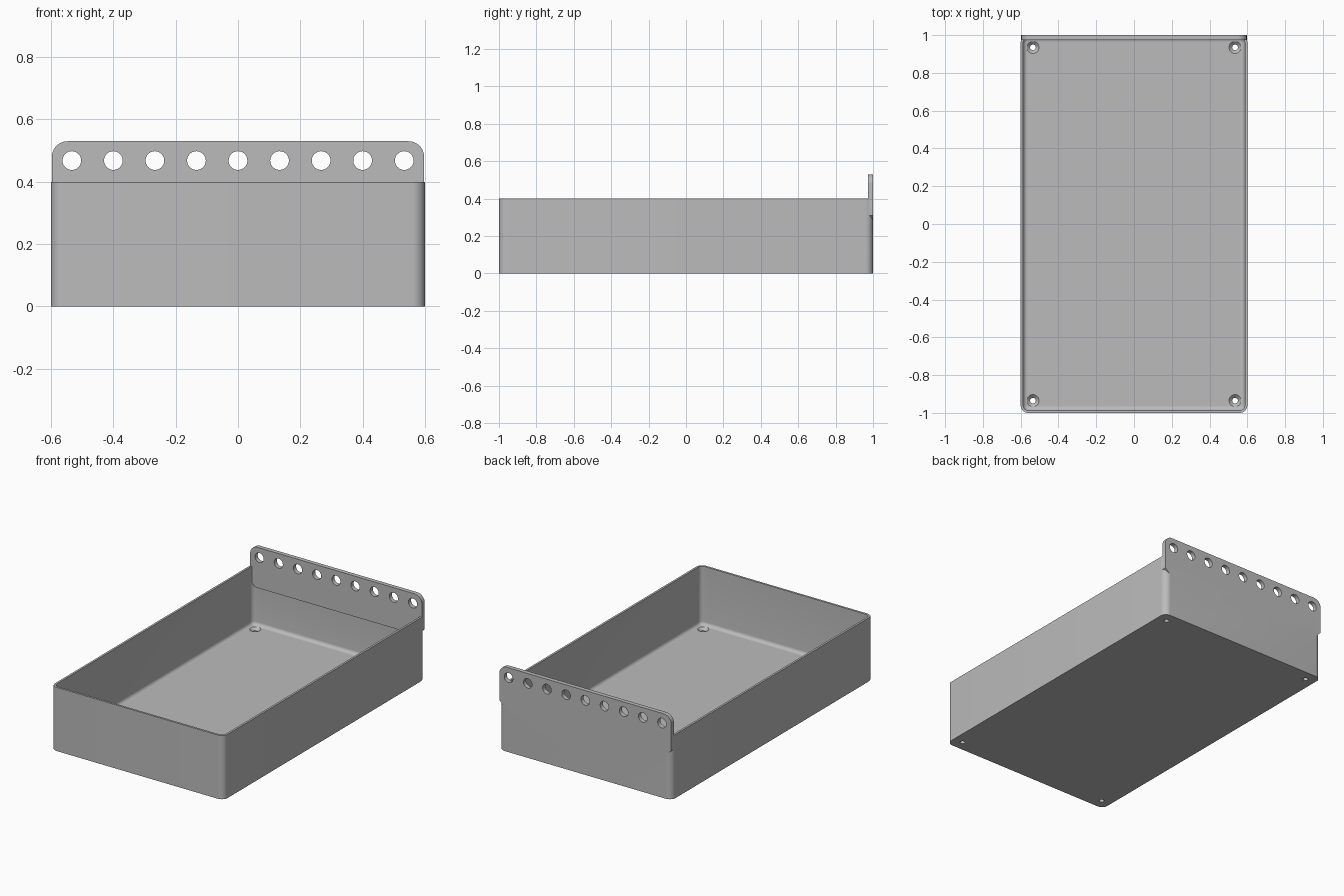
import bpy, bmesh, math
from mathutils import Vector

cube = bpy.data.objects.get("Cube")
if cube:
    bpy.data.objects.remove(cube, do_unlink=True)

HALF_X, HALF_Y, HEIGHT = 0.6, 1.0, 0.4
WALL, FLOOR, CORNER, FILLET = 0.0133, 0.033, 0.04, 0.022

grey = bpy.data.materials.new("light_grey_plastic")
grey.use_nodes = True
colour = (0.5, 0.5, 0.5, 1)
grey.diffuse_color = colour
grey.node_tree.nodes["Principled BSDF"].inputs["Base Color"].default_value = colour


def arc(cx, cy, r, start, steps):
    """Points of a quarter circle, counter-clockwise from start."""
    return [(cx + r * math.cos(start + math.pi / 2 * i / steps),
             cy + r * math.sin(start + math.pi / 2 * i / steps))
            for i in range(steps + 1)]


def rounded_rect(hx, hy, r, steps=10):
    pts = []
    for k, (sx, sy) in enumerate([(1, 1), (-1, 1), (-1, -1), (1, -1)]):
        pts += arc(sx * (hx - r), sy * (hy - r), r, k * math.pi / 2, steps)
    return pts


def loft(name, rings):
    """Closed solid through rings of 3D points, capped at both ends."""
    bm = bmesh.new()
    loops = [[bm.verts.new(p) for p in ring] for ring in rings]
    n = len(loops[0])
    for a, b in zip(loops, loops[1:]):
        for i in range(n):
            j = (i + 1) % n
            bm.faces.new((a[i], a[j], b[j], b[i]))
    bm.faces.new(loops[0][::-1])
    bm.faces.new(loops[-1])
    bmesh.ops.recalc_face_normals(bm, faces=bm.faces)
    mesh = bpy.data.meshes.new(name)
    bm.to_mesh(mesh)
    bm.free()
    mesh.materials.append(grey)
    obj = bpy.data.objects.new(name, mesh)
    bpy.context.collection.objects.link(obj)
    return obj


def turned(name, profile, centre, axis):
    """Round solid from (radius, distance along axis) pairs."""
    axis = Vector(axis)
    turn = axis.to_track_quat('Z', 'Y')
    steps = [2 * math.pi * i / 40 for i in range(40)]
    return loft(name, [[Vector(centre) + turn @ Vector((r * math.cos(t), r * math.sin(t), d))
                        for t in steps] for r, d in profile])


def combine(target, other, operation):
    """Apply a boolean and discard the second solid."""
    other.hide_render = True
    mod = target.modifiers.new(operation.lower(), 'BOOLEAN')
    mod.operation, mod.object, mod.solver = operation, other, 'EXACT'
    bpy.context.view_layer.objects.active = target
    bpy.ops.object.modifier_apply(modifier=mod.name)
    bpy.data.objects.remove(other, do_unlink=True)


# Open tray: outer wall, rim, inner wall, rounded floor edge
sections = [(0, 0), (0, HEIGHT), (WALL, HEIGHT)]
for i in range(7):
    t = math.pi / 2 * i / 6
    sections.append((WALL + FILLET * (1 - math.cos(t)), FLOOR + FILLET * (1 - math.sin(t))))
tray = loft("tray", [[(x, y, z) for x, y in
                      rounded_rect(HALF_X - inset, HALF_Y - inset, CORNER - inset)]
                     for inset, z in sections])

# Hanging plate: rounded top corners, sloped lower corners
px, top, low, slope, r = 0.597, 0.53, 0.275, 0.036, 0.05
outline = [(-px + slope, low), (px - slope, low), (px, low + slope)]
outline += arc(px - r, top - r, r, 0, 10)
outline += arc(-px + r, top - r, r, math.pi / 2, 10)
outline.append((-px, low + slope))
plate = loft("hanging_plate", [[(x, y, z) for x, z in outline]
                               for y in (HALF_Y, HALF_Y - 0.0267)])

# Row of nine hanging holes
for i in range(-4, 5):
    hole = turned("plate_hole", [(0.03, -0.1), (0.03, 0.1)],
                  (i * 0.1333, HALF_Y, 0.468), (0, 1, 0))
    combine(plate, hole, 'DIFFERENCE')

combine(tray, plate, 'UNION')

# Countersunk screw holes in the floor corners
for sx in (-1, 1):
    for sy in (-1, 1):
        hole = turned("screw_hole", [(0.015, -0.02), (0.015, 0.017), (0.032, FLOOR), (0.032, 0.04)],
                      (sx * 0.535, sy * 0.935, 0), (0, 0, 1))
        combine(tray, hole, 'DIFFERENCE')

# Smooth corners with crisp edges
tray.name = "tray_with_hanging_plate"
bpy.ops.object.select_all(action='DESELECT')
tray.select_set(True)
bpy.context.view_layer.objects.active = tray
bpy.ops.object.shade_smooth_by_angle(angle=math.radians(30))
